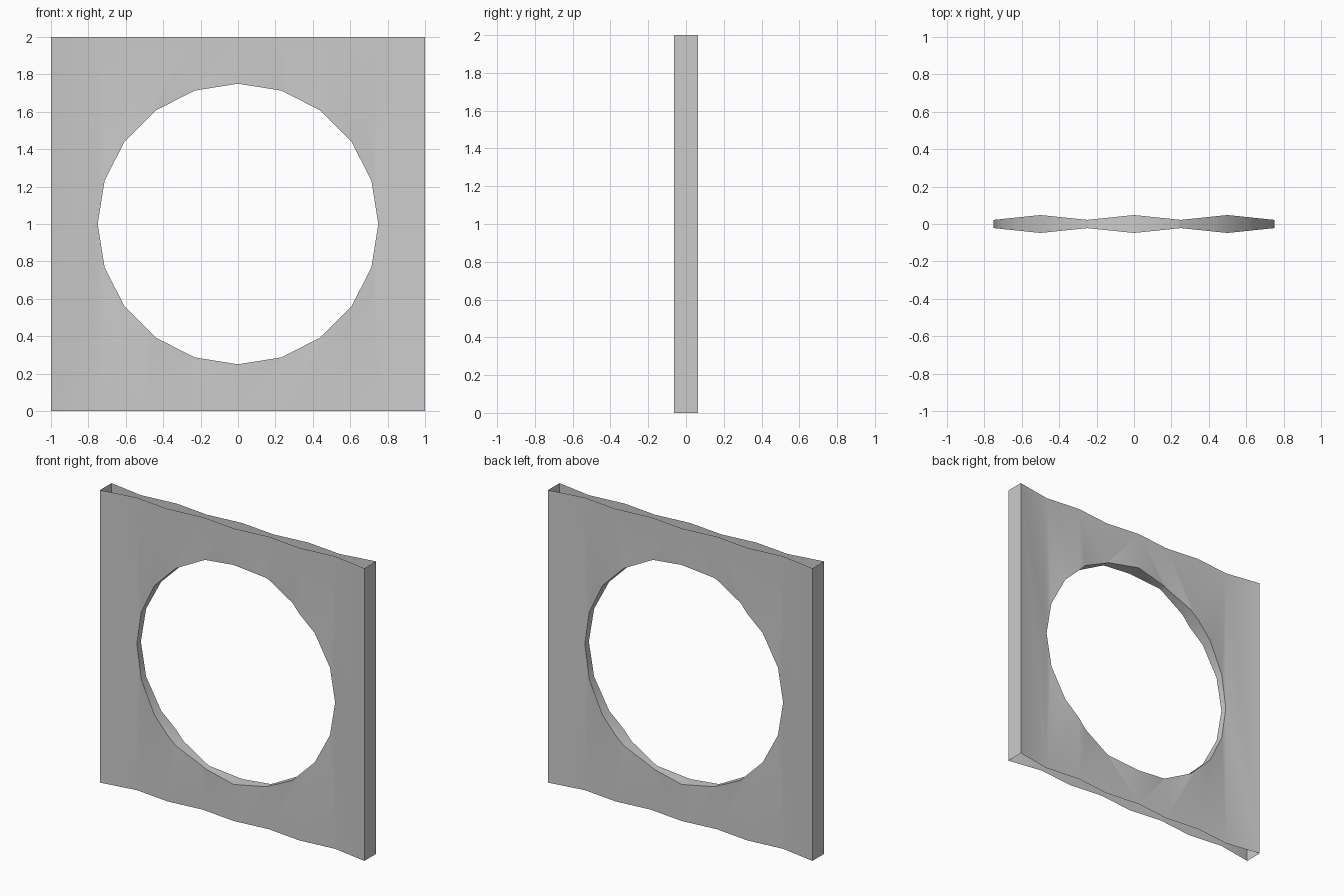
import bpy, bmesh, math

if "Cube" in bpy.data.objects:
    bpy.data.objects.remove(bpy.data.objects["Cube"])

# Half thickness of the wavy panel at every quarter unit from the middle outwards
HALF = [0.048, 0.022, 0.048, 0.022, 0.0625]
HEIGHT = 2.0


def prism(name, points, axis_vec):
    """Closed prism: a polygon of 3D points extruded along a vector."""
    bm = bmesh.new()
    face = bm.faces.new([bm.verts.new(p) for p in points])
    ext = bmesh.ops.extrude_face_region(bm, geom=[face])
    moved = [g for g in ext["geom"] if isinstance(g, bmesh.types.BMVert)]
    bmesh.ops.translate(bm, verts=moved, vec=axis_vec)
    bmesh.ops.recalc_face_normals(bm, faces=bm.faces[:])
    mesh = bpy.data.meshes.new(name)
    bm.to_mesh(mesh)
    bm.free()
    obj = bpy.data.objects.new(name, mesh)
    bpy.context.collection.objects.link(obj)
    return obj


# Wavy panel, mirrored front to back
steps = range(-4, 5)
outline = [(i * 0.25, -HALF[abs(i)], 0) for i in steps]
outline += [(x, -y, z) for x, y, z in reversed(outline)]
panel = prism("wavy_panel", outline, (0, 0, HEIGHT))

# Twenty-sided round opening
ring = [(0.75 * math.cos(math.radians(18 * i)), -0.5,
         1 + 0.75 * math.sin(math.radians(18 * i))) for i in range(20)]
cutter = prism("opening_cutter", ring, (0, 1, 0))

bpy.context.view_layer.objects.active = panel
panel.select_set(True)
cut = panel.modifiers.new("opening", "BOOLEAN")
cut.operation = "DIFFERENCE"
cut.solver = "EXACT"
cut.object = cutter
bpy.ops.object.modifier_apply(modifier=cut.name)
bpy.data.objects.remove(cutter, do_unlink=True)

# Top and bottom ends are open
bm = bmesh.new()
bm.from_mesh(panel.data)
ends = [f for f in bm.faces
        if all(v.co.z < 0.001 for v in f.verts)
        or all(v.co.z > HEIGHT - 0.001 for v in f.verts)]
bmesh.ops.delete(bm, geom=ends, context="FACES")
bm.to_mesh(panel.data)
bm.free()

# Soft waves, crisp rims
bpy.ops.object.shade_smooth_by_angle(angle=math.radians(30))
